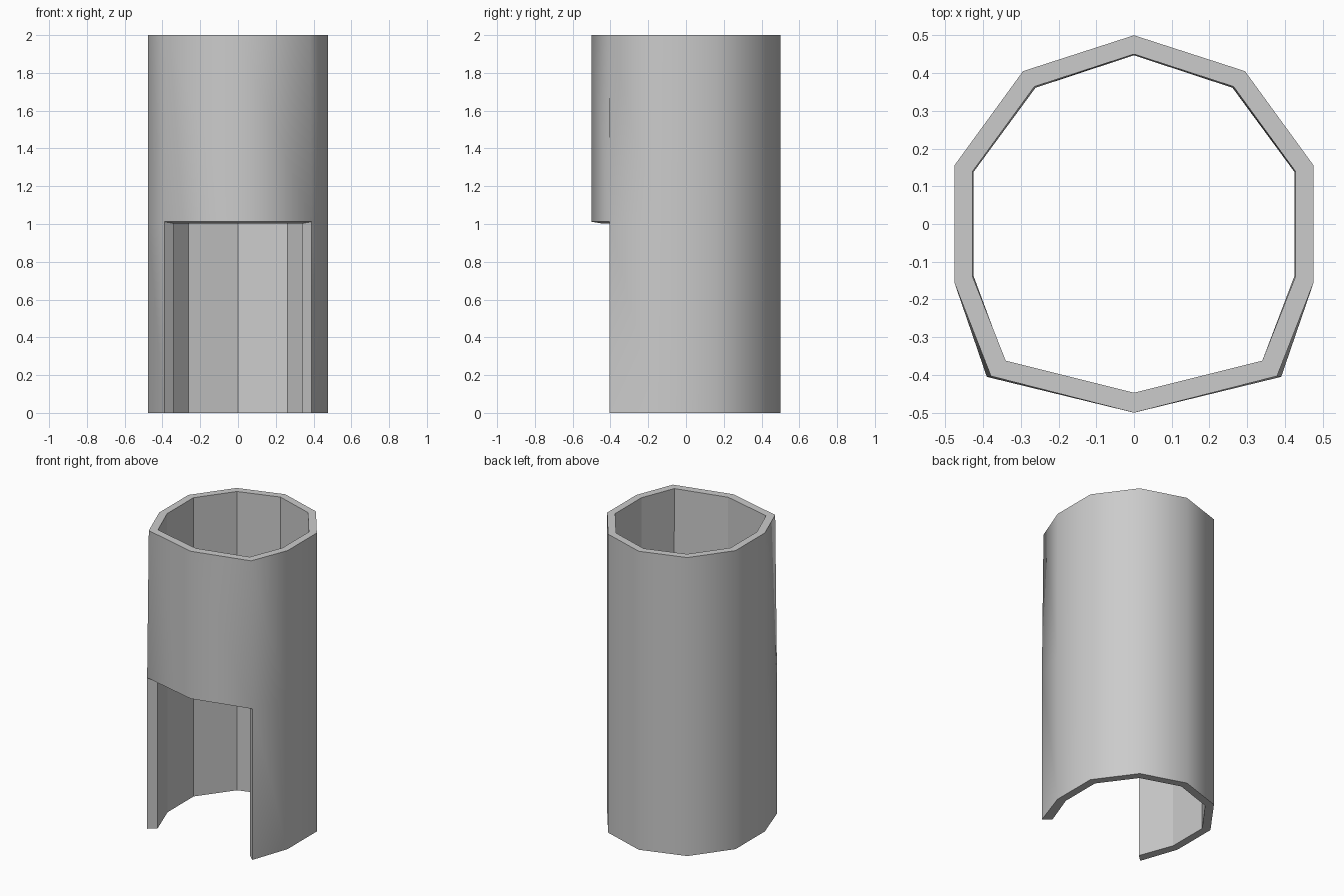
import bpy, bmesh

if "Cube" in bpy.data.objects:
    bpy.data.objects.remove(bpy.data.objects["Cube"])

# Half outlines from back to front (x, y); mirrored to a ten-sided ring
def ring(half):
    return half + [(-x, y) for x, y in reversed(half[1:-1])]

back_out = [(0, .5), (.294, .405), (.476, .155), (.476, -.155)]
back_top = [(0, .45), (.264, .364), (.428, .139), (.428, -.139)]
back_low = [(0, .447), (.261, .361), (.425, .138), (.425, -.138)]
outer_top = ring(back_out + [(.379, -.403), (0, -.5)])
outer_low = ring(back_out + [(.39, -.405), (0, -.5)])
inner_top = ring(back_top + [(.34, -.362), (0, -.447)])
inner_low = ring(back_low + [(.342, -.362), (0, -.447)])

bm = bmesh.new()

def level(points, z):
    return [bm.verts.new((x, y, z)) for x, y in points]

outer = [level(outer_low, 0), level(outer_low, 1.012), level(outer_top, 2)]
inner = [level(inner_low, 0), level(inner_low, 1.003), level(inner_top, 2)]
DOOR = (4, 5)  # the two front sides that are open below

# Tube walls, smooth outside and flat inside
for i in range(10):
    j = (i + 1) % 10
    for k in range(2):
        if k == 0 and i in DOOR:
            continue
        bm.faces.new((outer[k][i], outer[k][j], outer[k+1][j], outer[k+1][i])).smooth = True
        bm.faces.new((inner[k][i], inner[k+1][i], inner[k+1][j], inner[k][j]))
    # Top rim, then foot rim or underside of the lintel
    bm.faces.new((outer[2][i], outer[2][j], inner[2][j], inner[2][i]))
    b = 1 if i in DOOR else 0
    bm.faces.new((outer[b][i], inner[b][i], inner[b][j], outer[b][j]))

# Door jambs
for i in (4, 6):
    bm.faces.new((outer[0][i], outer[1][i], inner[1][i], inner[0][i]))

# Drop unused front verts and tidy normals
bmesh.ops.delete(bm, geom=[v for v in bm.verts if not v.link_faces], context='VERTS')
bmesh.ops.recalc_face_normals(bm, faces=bm.faces[:])

mesh = bpy.data.meshes.new("open_front_tube")
bm.to_mesh(mesh)
bm.free()
bpy.context.collection.objects.link(bpy.data.objects.new("open_front_tube", mesh))
